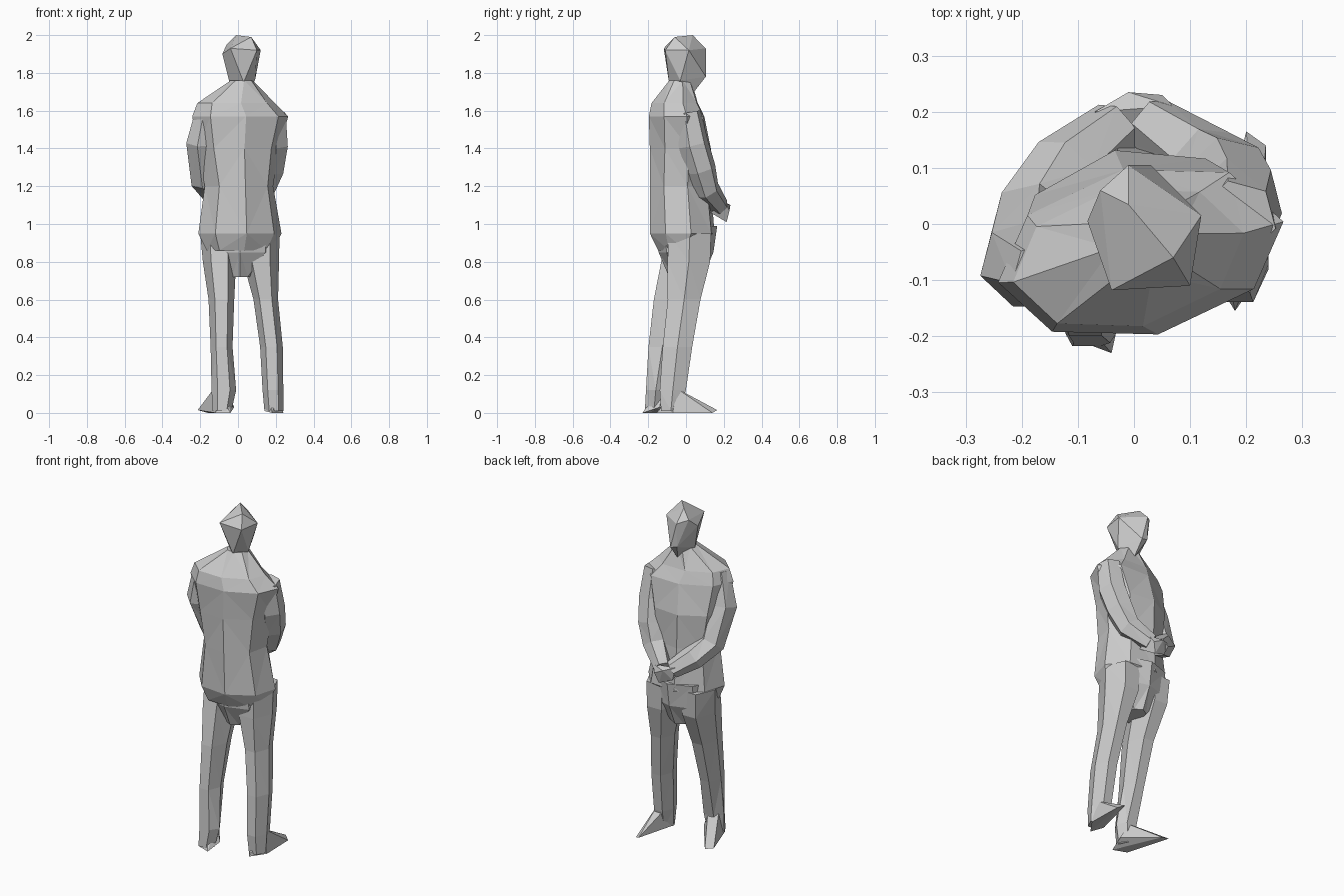
import bpy, bmesh
from math import sin, cos, pi, radians
from mathutils import Vector

if "Cube" in bpy.data.objects:
    bpy.data.objects.remove(bpy.data.objects["Cube"])


def finish(name, bm):
    bmesh.ops.recalc_face_normals(bm, faces=bm.faces)
    mesh = bpy.data.meshes.new(name)
    bm.to_mesh(mesh)
    bm.free()
    obj = bpy.data.objects.new(name, mesh)
    bpy.context.collection.objects.link(obj)
    return obj


def skin(name, rings):
    """Bridge equal-sided rings of points and cap both ends."""
    bm = bmesh.new()
    loops = [[bm.verts.new(p) for p in ring] for ring in rings]
    n = len(loops[0])
    for a, b in zip(loops, loops[1:]):
        for i in range(n):
            j = (i + 1) % n
            bm.faces.new((a[i], a[j], b[j], b[i]))
    bm.faces.new(loops[0])
    bm.faces.new(loops[-1])
    bmesh.ops.triangulate(bm, faces=bm.faces)
    return finish(name, bm)


def loft(name, sections, n=8, turn=0):
    """Sections are level ellipses: z, centre x, centre y, radius x, radius y."""
    c, s = cos(radians(turn)), sin(radians(turn))
    rings = []
    for z, cx, cy, rx, ry in sections:
        ring = []
        for i in range(n):
            x, y = rx * cos(2 * pi * i / n), ry * sin(2 * pi * i / n)
            ring.append((cx + c * x - s * y, cy + s * x + c * y, z))
        rings.append(ring)
    return skin(name, rings)


def tube(name, path, n=6):
    """Path points are x, y, z, radius."""
    pts = [Vector(p[:3]) for p in path]
    rings = []
    for i, p in enumerate(pts):
        t = (pts[min(i + 1, len(pts) - 1)] - pts[max(i - 1, 0)]).normalized()
        u = (Vector((1, -1, 0)) if pts[0].x < 0 else Vector((-1, -1, 0)))
        u = (u - t * u.dot(t)).normalized()
        v = t.cross(u)
        r = path[i][3]
        rings.append([p + r * (u * cos(2 * pi * k / n) + v * sin(2 * pi * k / n))
                      for k in range(n)])
    return skin(name, rings)


def hull(name, points):
    bm = bmesh.new()
    for p in points:
        bm.verts.new(p)
    res = bmesh.ops.convex_hull(bm, input=bm.verts)
    spare = [g for g in res["geom_interior"] if isinstance(g, bmesh.types.BMVert)]
    bmesh.ops.delete(bm, geom=spare, context='VERTS')
    return finish(name, bm)


# Head: faceted, with the chin towards +y
hull("head", [
    (-.01, .035, 2.0), (.07, -.06, 1.99), (.12, .015, 1.92), (.10, -.11, 1.92),
    (-.04, -.118, 1.93), (-.083, .005, 1.90), (-.06, .06, 1.95), (-.01, .105, 1.93),
    (.03, .105, 1.78), (-.01, .10, 1.79), (.03, .035, 1.69), (.09, -.03, 1.76),
    (-.045, -.02, 1.75), (.03, -.09, 1.75)])

# Jacket body, slightly turned, from hem to neck
loft("jacket", [
    (.86, .01, -.04, .18, .11), (.95, .01, -.02, .225, .175),
    (1.20, .005, -.03, .185, .165), (1.40, 0, -.03, .22, .165),
    (1.57, .012, -.05, .26, .15), (1.64, -.01, -.06, .21, .125),
    (1.76, .02, -.03, .06, .06)], turn=12)

# Hips and trouser legs
loft("hips", [(.72, .01, 0, .06, .09), (.85, .01, 0, .19, .145),
              (.99, .01, 0, .19, .165)])
loft("left_leg", [
    (.01, -.085, -.17, .05, .055), (.12, -.075, -.16, .065, .06),
    (.35, -.087, -.125, .058, .085), (.60, -.088, -.075, .068, .11),
    (.80, -.098, -.01, .088, .14), (.95, -.10, .01, .10, .13)], n=6)
loft("right_leg", [
    (.01, .19, -.08, .05, .06), (.12, .185, -.07, .055, .08),
    (.35, .177, -.045, .06, .09), (.60, .147, -.01, .065, .10),
    (.80, .122, .015, .095, .13), (.95, .12, .02, .10, .13)], n=6)

# Shoes: wedges with toes turned out
hull("left_shoe", [
    (-.12, -.20, 0), (-.04, -.23, 0), (-.02, -.14, .03), (-.213, .04, .015),
    (-.16, .05, 0), (-.12, -.14, .14), (-.06, -.12, .12)])
hull("right_shoe", [
    (.18, -.155, 0), (.14, -.09, .01), (.24, -.07, 0), (.20, .165, .015),
    (.235, .14, 0), (.16, -.05, .13), (.22, -.05, .13)])

# Sleeves folding in to the clasped hands
tube("left_arm", [
    (-.16, -.09, 1.62, .06), (-.195, -.07, 1.43, .082), (-.178, .01, 1.23, .075),
    (-.12, .10, 1.16, .068), (-.03, .175, 1.09, .05)])
tube("right_arm", [
    (.185, .01, 1.59, .07), (.185, .04, 1.42, .082), (.165, .08, 1.29, .08),
    (.125, .11, 1.18, .07), (.03, .18, 1.09, .05)])
hull("hands", [
    (-.07, .20, 1.12), (.07, .21, 1.11), (-.01, .235, 1.10), (.05, .23, 1.07),
    (-.05, .20, 1.04), (.03, .215, 1.01), (-.06, .13, 1.08), (.07, .13, 1.06)])
